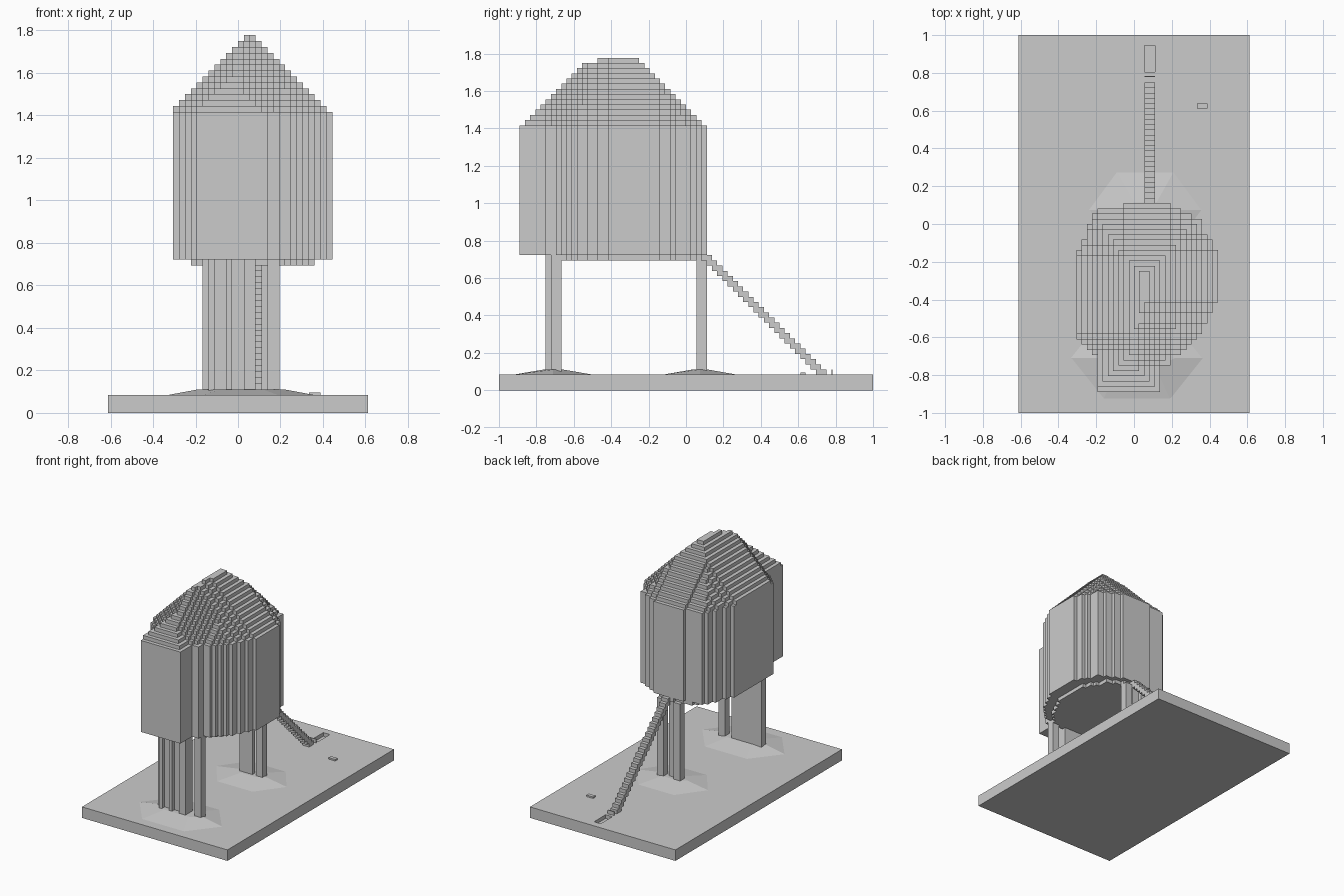
import bpy
import bmesh

if "Cube" in bpy.data.objects:
    bpy.data.objects.remove(bpy.data.objects["Cube"], do_unlink=True)

V = 1 / 36  # edge of one building block

grey = bpy.data.materials.new("plain_grey")
grey.use_nodes = True
grey.diffuse_color = (0.6, 0.6, 0.6, 1)
grey.node_tree.nodes["Principled BSDF"].inputs["Base Color"].default_value = (0.6, 0.6, 0.6, 1)


def finish(name, bm):
    bmesh.ops.recalc_face_normals(bm, faces=bm.faces)
    mesh = bpy.data.meshes.new(name)
    bm.to_mesh(mesh)
    bm.free()
    mesh.materials.append(grey)
    obj = bpy.data.objects.new(name, mesh)
    bpy.context.collection.objects.link(obj)
    return obj


def block(x0, x1, y0, y1, z0, z1):
    """All block cells in a box."""
    return {(i, j, k) for i in range(x0, x1) for j in range(y0, y1) for k in range(z0, z1)}


def blocks(name, cells):
    """Outer skin of a set of blocks, with flat areas merged."""
    bm = bmesh.new()
    verts = {}

    def vert(p):
        if p not in verts:
            verts[p] = bm.verts.new([c * V for c in p])
        return verts[p]

    for cell in cells:
        for axis in range(3):
            a, b = (axis + 1) % 3, (axis + 2) % 3
            for side in (0, 1):
                near = list(cell)
                near[axis] += 2 * side - 1
                if tuple(near) in cells:
                    continue
                corners = []
                for da, db in ((0, 0), (1, 0), (1, 1), (0, 1)):
                    p = list(cell)
                    p[axis] += side
                    p[a] += da
                    p[b] += db
                    corners.append(vert(tuple(p)))
                bm.faces.new(corners if side else corners[::-1])
    bmesh.ops.dissolve_limit(bm, angle_limit=0.01, verts=bm.verts, edges=bm.edges)
    return finish(name, bm)


def plate(name, x0, x1, y0, y1, z0, z1):
    bm = bmesh.new()
    bmesh.ops.create_cube(bm, size=1)
    for v in bm.verts:
        v.co.x = x1 if v.co.x > 0 else x0
        v.co.y = y1 if v.co.y > 0 else y0
        v.co.z = z1 if v.co.z > 0 else z0
    return finish(name, bm)


def mound(name, cx, cy, rx, ry, tx, ty):
    """Low six-sided earth mound, wide at the foot, narrow at the top."""
    bm = bmesh.new()
    hexagon = ((-1, 0), (-0.5, -1), (0.5, -1), (1, 0), (0.5, 1), (-0.5, 1))
    low = [bm.verts.new((cx + rx * x, cy + ry * y, 3 * V - 0.002)) for x, y in hexagon]
    top = [bm.verts.new((cx + tx * x, cy + ty * y, 4 * V)) for x, y in hexagon]
    bm.faces.new(low[::-1])
    bm.faces.new(top)
    for n in range(6):
        m = (n + 1) % 6
        bm.faces.new((low[n], low[m], top[m], top[n]))
    return finish(name, bm)


# Ground slab with a shallow pit at the foot of the stairs
blocks("ground_slab", block(-22, 22, -36, 36, 0, 3) - block(2, 4, 29, 34, 2, 3))
plate("stepping_stone", 12 * V, 14 * V, 22 * V, 23 * V, 3 * V, 0.095)
plate("pit_lip", 2 * V, 4 * V, 28 * V, 28.2 * V, 3 * V, 4 * V)

# Earth mounds around the supports
mound("front_mound", 0.015, -0.71, 0.36, 0.225, 0.2, 0.05)
mound("back_mound", 0.06, 0.075, 0.31, 0.21, 0.12, 0.04)

# Front support: wall, ribs and a separate panel
front = block(-6, 3, -26, -24, 3, 26) | block(5, 7, -26, -24, 3, 26)
for x0, x1 in ((-5, -4), (-2, -1), (1, 3)):
    front |= block(x0, x1, -27, -26, 3, 26)
blocks("front_support", front)

# Back support posts
back = block(-1, 1, 2, 4, 3, 25) | block(1, 3, 2, 3, 3, 25) | block(4, 6, 2, 4, 3, 25)
blocks("back_support", back)

# House footprint: rows of (first y, left x, right x), from front to back
rows = [(-32, -7, 5), (-27, -7, 7), (-25, -8, 9), (-24, -9, 10), (-23, -10, 11),
        (-22, -11, 12), (-21, -11, 13), (-19, -11, 14), (-17, -11, 15), (-15, -11, 16),
        (-5, -10, 15), (-3, -9, 14), (-2, -9, 13), (0, -8, 13), (1, -8, 11),
        (2, -7, 9), (3, -2, 7), (4, 0, 0)]
footprint = set()
for (y0, x0, x1), (y1, _, _) in zip(rows, rows[1:]):
    footprint |= {(i, j) for i in range(x0, x1) for j in range(y0, y1)}


def erode(area, steps):
    return {(i, j) for i, j in area if all((i + a, j + b) in area for a, b in steps)}


# House walls and stepped roof, each roof layer one block further in
house = {(i, j, k) for i, j in footprint for k in range(26, 51)}
layer = erode(footprint, ((1, 0), (0, 1), (0, -1)))
for k in range(51, 64):
    house |= {(i, j, k) for i, j in layer}
    layer = erode(layer, ((1, 0), (-1, 0), (0, 1), (0, -1)))
blocks("house", house)

# Floor plate under the house
floor = erode(footprint, ((3, 0), (-3, 0)))
blocks("floor_plate", {(i, j, 25) for i, j in floor if j >= -25})

# Stairs down the back
stairs = set()
for n in range(22):
    stairs |= block(2, 4, 4 + n, 5 + n, max(3, 24 - n), 26 - n)
blocks("stairs", stairs | block(2, 4, 26, 27, 3, 4))
